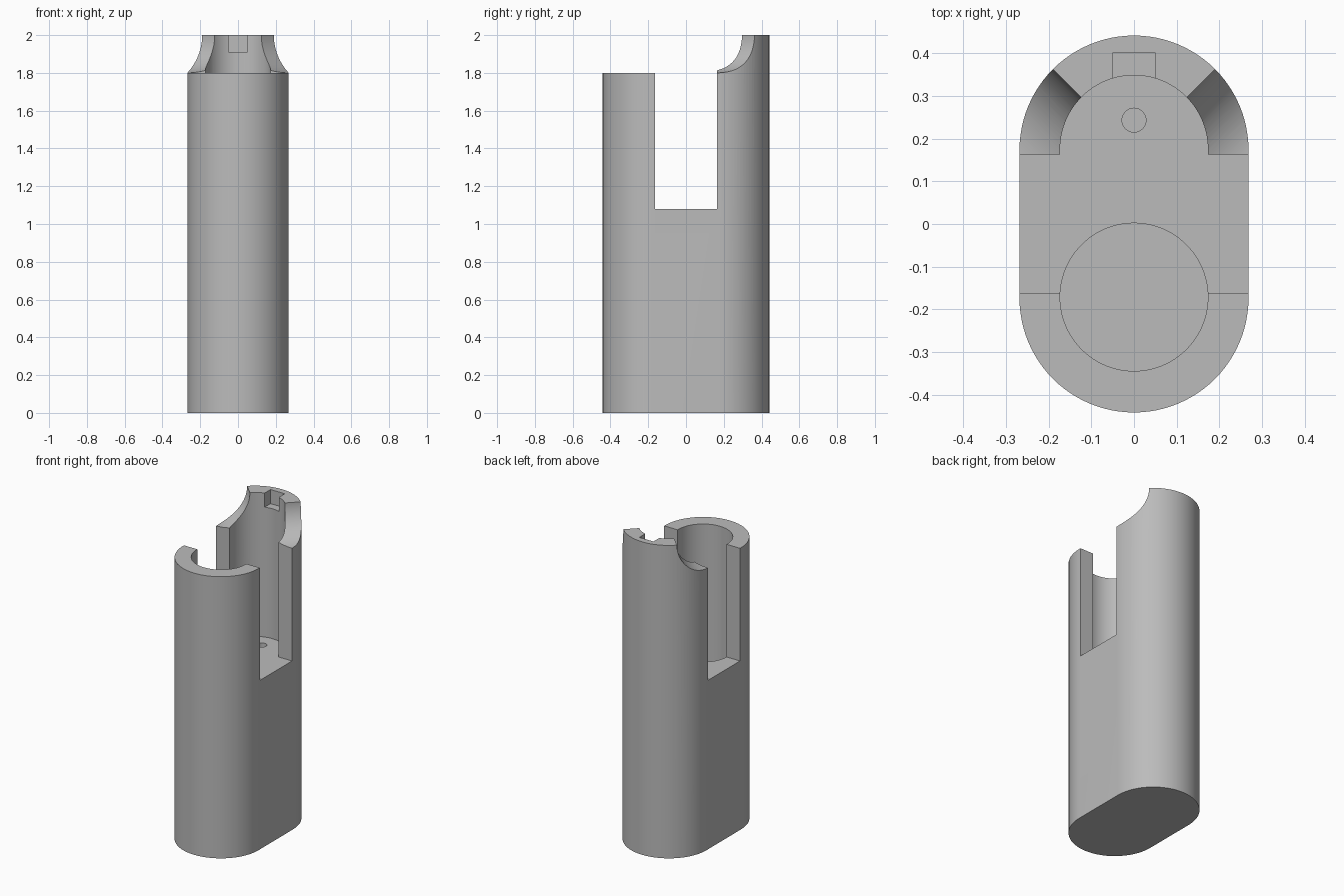
import bpy, bmesh, math
from mathutils import Matrix, Vector

cube = bpy.data.objects.get("Cube")
if cube:
    bpy.data.objects.remove(cube, do_unlink=True)

R, BORE, CY = 0.268, 0.173, 0.173     # outer radius, bore radius, bore centre offset
LOW, TOP, FLOOR = 1.8, 2.0, 1.08      # front rim, rear rim, slot floor
SLOT = 0.163                          # half width of the side slot
SCOOP = 0.2                           # radius of the rim scoops

grey = bpy.data.materials.new("plain_grey")
grey.use_nodes = True
colour = (0.5, 0.5, 0.5, 1)
grey.diffuse_color = colour
grey.node_tree.nodes["Principled BSDF"].inputs["Base Color"].default_value = colour


def add_object(name, bm):
    bmesh.ops.recalc_face_normals(bm, faces=bm.faces)
    mesh = bpy.data.meshes.new(name)
    bm.to_mesh(mesh)
    bm.free()
    mesh.materials.append(grey)
    obj = bpy.data.objects.new(name, mesh)
    bpy.context.collection.objects.link(obj)
    return obj


def box(name, lo, hi):
    lo, hi = Vector(lo), Vector(hi)
    bm = bmesh.new()
    bmesh.ops.create_cube(bm, size=1, matrix=Matrix.Translation((lo + hi) / 2)
                          @ Matrix.Diagonal((*(hi - lo), 1)))
    return add_object(name, bm)


def cylinder(name, radius, length, matrix, sides=96):
    bm = bmesh.new()
    bmesh.ops.create_cone(bm, cap_ends=True, segments=sides, radius1=radius,
                          radius2=radius, depth=length, matrix=matrix)
    return add_object(name, bm)


def bore(name, radius, y, z0, z1, sides=96):
    return cylinder(name, radius, z1 - z0,
                    Matrix.Translation((0, y, (z0 + z1) / 2)), sides)


# Body: a rounded-end outline pulled up to the rear rim
bm = bmesh.new()
steps = 48
outline = []
for side in (1, -1):
    for i in range(steps + 1):
        a = math.pi * i / steps
        outline.append(bm.verts.new((side * R * math.cos(a),
                                     side * (CY + R * math.sin(a)), 0)))
base = bm.faces.new(outline)
pulled = bmesh.ops.extrude_face_region(bm, geom=[base])["geom"]
bmesh.ops.translate(bm, vec=(0, 0, TOP),
                    verts=[v for v in pulled if isinstance(v, bmesh.types.BMVert)])
body = add_object("holder_body", bm)

# Cutters: lowered front rim, side slot, two bores, small hole, rim notch
cutters = [
    box("front_rim_cutter", (-1, -1, LOW), (1, SLOT - 0.05, 3)),
    box("slot_cutter", (-1, -SLOT, FLOOR), (1, SLOT, 3)),
    bore("front_bore_cutter", BORE, -CY + 0.002, 0.1, 3),
    bore("rear_bore_cutter", BORE, CY + 0.002, FLOOR, 3),
    bore("small_hole_cutter", 0.028, 0.243, 0.1, FLOOR + 0.1, 32),
    box("notch_cutter", (-0.05, 0.25, 1.91), (0.05, 0.4, 3)),
]

# Scoops: cylinders lying along each diagonal of the rear wall
for side in (1, -1):
    along = Vector((side, 1, 0)).normalized()
    across = Vector((side, -1, 0)).normalized()
    centre = Vector((0, CY, TOP)) + across * SCOOP + along * 0.2
    turn = along.to_track_quat('Z', 'Y').to_matrix().to_4x4()
    cutters.append(cylinder("scoop_cutter", SCOOP, 0.4,
                            Matrix.Translation(centre) @ turn, 128))

bpy.ops.object.select_all(action='DESELECT')
bpy.context.view_layer.objects.active = body
body.select_set(True)
for cutter in cutters:
    cutter.hide_render = True
    mod = body.modifiers.new(cutter.name, 'BOOLEAN')
    mod.operation = 'DIFFERENCE'
    mod.solver = 'EXACT'
    mod.object = cutter
    bpy.ops.object.modifier_apply(modifier=mod.name)
    bpy.data.objects.remove(cutter, do_unlink=True)

bpy.ops.object.shade_smooth_by_angle(angle=math.radians(30))
